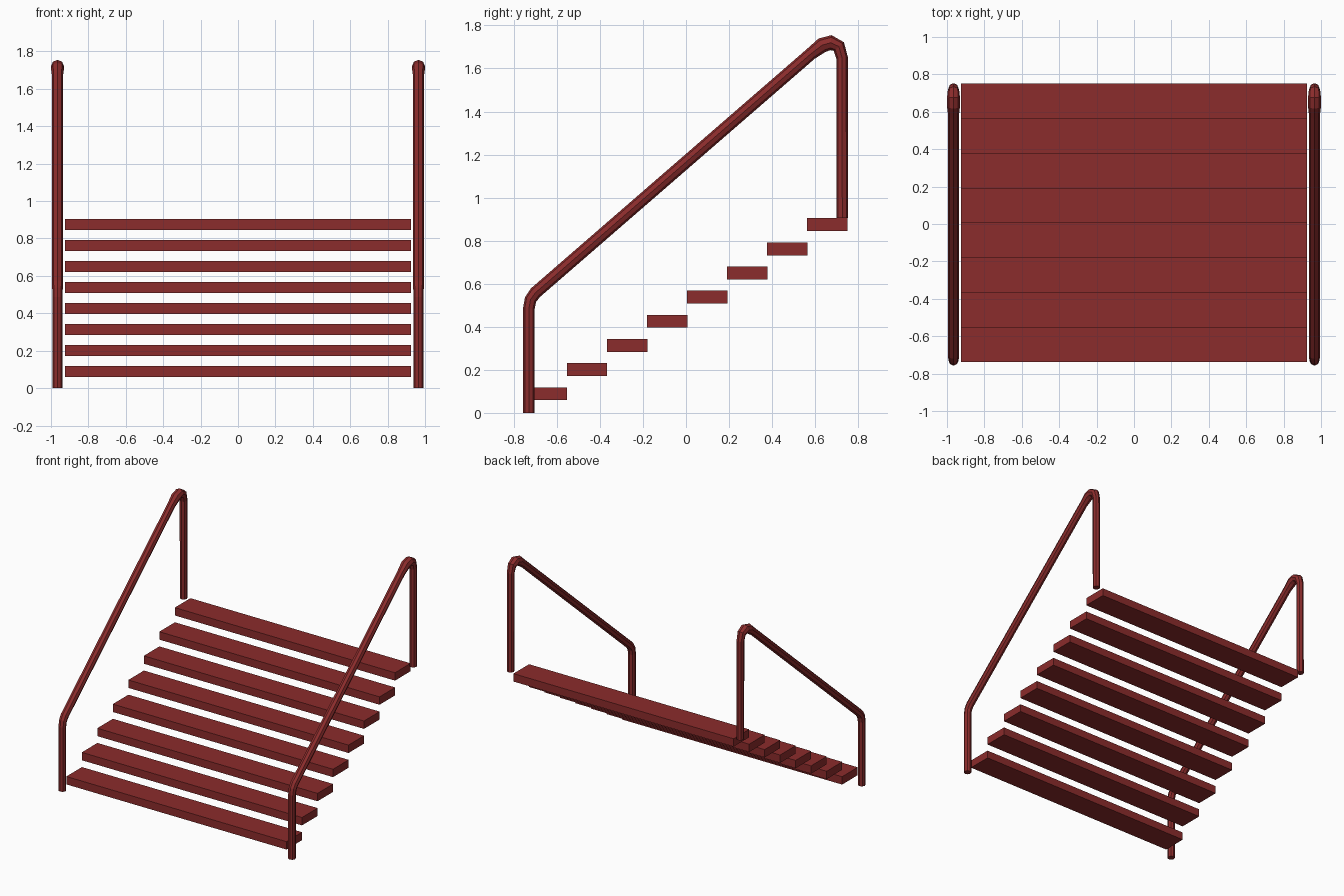
import bpy, bmesh, math
from mathutils import Vector

if "Cube" in bpy.data.objects:
    bpy.data.objects.remove(bpy.data.objects["Cube"])

mat = bpy.data.materials.new("dark_red")
mat.diffuse_color = (0.26, 0.025, 0.025, 1)
mat.use_nodes = True
mat.node_tree.nodes["Principled BSDF"].inputs["Base Color"].default_value = mat.diffuse_color


def finish(name, bm):
    bmesh.ops.recalc_face_normals(bm, faces=bm.faces)
    me = bpy.data.meshes.new(name)
    bm.to_mesh(me)
    bm.free()
    me.materials.append(mat)
    ob = bpy.data.objects.new(name, me)
    bpy.context.collection.objects.link(ob)
    return ob


# Floating treads
N, Y0, Y1, DEPTH = 8, -0.739, 0.75, 0.187
for i in range(N):
    bm = bmesh.new()
    bmesh.ops.create_cube(bm, size=1)
    y = Y0 + DEPTH / 2 + i * (Y1 - Y0 - DEPTH) / (N - 1)
    z = 0.089 + i * 0.1122
    for v in bm.verts:
        v.co = Vector((v.co.x * 1.85, v.co.y * DEPTH + y, v.co.z * 0.06 + z))
    finish(f"tread_{i + 1}", bm)

# Handrail: octagonal tube swept along (y, z, radius) points
PATH = [(-0.73, 0, .027), (-0.73, 0.485, .027), (-0.722, 0.527, .028),
        (-0.70, 0.558, .029), (0.58, 1.668, .029), (0.632, 1.708, .035),
        (0.673, 1.720, .035), (0.710, 1.702, .031), (0.725, 1.65, .027),
        (0.726, 0.905, .027)]


def handrail(name, x):
    bm = bmesh.new()
    pts = [Vector((x, y, z)) for y, z, r in PATH]
    rings = []
    for i, p in enumerate(pts):
        t = Vector((0, 0, 0))
        if i > 0:
            t += (p - pts[i - 1]).normalized()
        if i < len(pts) - 1:
            t += (pts[i + 1] - p).normalized()
        side = Vector((1, 0, 0))
        up = side.cross(t.normalized())
        r = PATH[i][2]
        rings.append([bm.verts.new(p + r * (side * math.cos(k * math.pi / 4)
                                            + up * math.sin(k * math.pi / 4)))
                      for k in range(8)])
    for a, b in zip(rings, rings[1:]):
        for k in range(8):
            j = (k + 1) % 8
            bm.faces.new((a[k], a[j], b[j], b[k]))
    bm.faces.new(rings[0])
    bm.faces.new(rings[-1])
    finish(name, bm)


handrail("left_handrail", -0.965)
handrail("right_handrail", 0.965)
